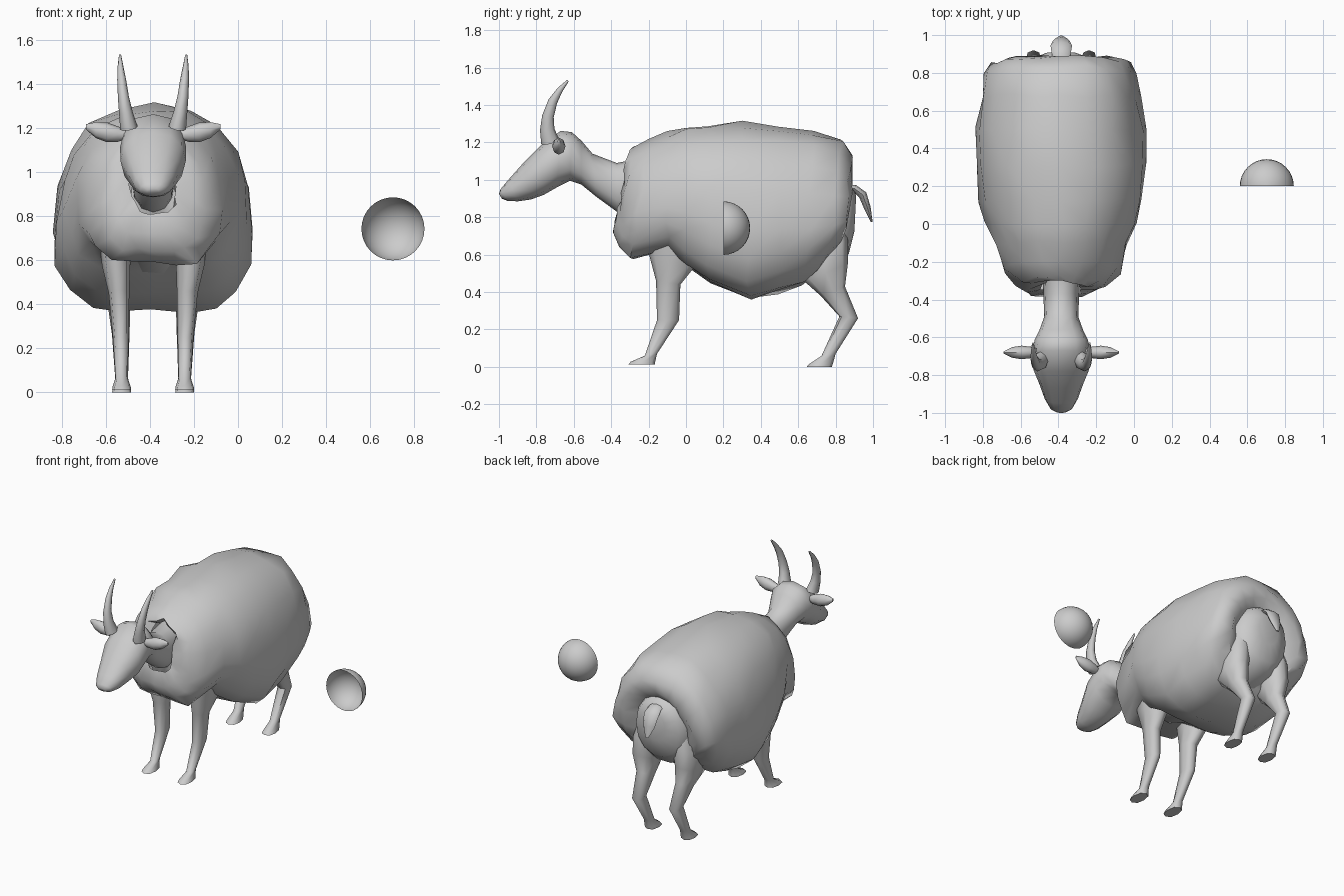
import bpy, bmesh, math, random
from mathutils import Vector

if "Cube" in bpy.data.objects:
    bpy.data.objects.remove(bpy.data.objects["Cube"])

random.seed(4)
CX = -0.385  # centre line of the animal


def finish(bm, name):
    bmesh.ops.recalc_face_normals(bm, faces=bm.faces)
    me = bpy.data.meshes.new(name)
    bm.to_mesh(me)
    bm.free()
    me.shade_smooth()
    me.set_sharp_from_angle(angle=math.radians(55))
    ob = bpy.data.objects.new(name, me)
    bpy.context.collection.objects.link(ob)
    return ob


def bridge(bm, rings, cap=True):
    n = len(rings[0])
    for a, b in zip(rings, rings[1:]):
        for i in range(n):
            j = (i + 1) % n
            bm.faces.new((a[i], a[j], b[j], b[i]))
    if cap:
        bm.faces.new(rings[0])
        bm.faces.new(rings[-1])


def loft(name, sections, n=12, p=0.9, m=0.5, x=CX, lean=None, cap=True, jitter=0, coat=False):
    """Each section: upper (y, z), lower (y, z), half width."""
    bm = bmesh.new()
    rings = []
    for k, (y1, z1, y2, z2, w) in enumerate(sections):
        my = 1 - (1 - m) ** 2.6 if coat and k > 6 else m
        c = Vector((0, y2 + (y1 - y2) * my, z2 + (z1 - z2) * m))
        top, bot = Vector((0, y1, z1)), Vector((0, y2, z2))
        ring = []
        for i in range(n):
            a = 2 * math.pi * i / n
            s, co = math.sin(a), math.cos(a)
            t = abs(s) ** p
            if coat and s < 0:  # flat belly with slanted flanks
                t = min(1, abs(s) * 1.2)
            q = c + ((top if s > 0 else bot) - c) * t
            q.x = x + (lean[k] if lean else 0) + math.copysign(abs(co) ** p, co) * w
            q += Vector(random.uniform(-jitter, jitter) for _ in range(3))
            ring.append(bm.verts.new(q))
        rings.append(ring)
    bridge(bm, rings, cap)
    return finish(bm, name)


def tube(name, path, n=8, flat=1.0):
    """Tapered tube; path rows: x, y, z, radius."""
    bm = bmesh.new()
    rings = []
    pts = [Vector(r[:3]) for r in path]
    for k, r in enumerate(path):
        t = (pts[min(k + 1, len(pts) - 1)] - pts[max(k - 1, 0)]).normalized()
        u = Vector((1, 0, 0))
        u = (u - t * u.dot(t)).normalized()
        v = t.cross(u) * flat
        rings.append([bm.verts.new(pts[k] + r[3] * (u * math.cos(2 * math.pi * i / n)
                      + v * math.sin(2 * math.pi * i / n))) for i in range(n)])
    bridge(bm, rings)
    return finish(bm, name)


# Woolly coat: open shell around neck and rump
loft("wool_coat", [
    (-.28, 1.13, -.37, .82, .11), (-.31, 1.15, -.38, .73, .18),
    (-.28, 1.18, -.36, .65, .24), (-.20, 1.22, -.29, .585, .305),
    (-.10, 1.25, -.10, .62, .35), (0, 1.28, 0, .55, .395),
    (.13, 1.295, .12, .45, .43), (.30, 1.315, .34, .365, .455),
    (.50, 1.295, .50, .40, .445), (.68, 1.27, .62, .445, .42),
    (.83, 1.215, .69, .50, .40), (.89, 1.13, .74, .56, .36),
    (.90, 1.06, .76, .56, .28), (.84, 1.00, .70, .55, .19)],
    n=20, p=.9, m=.37, cap=False, jitter=.013, coat=True)

# Body under the coat
loft("body", [
    (-.32, 1.05, -.32, .75, .10), (-.15, 1.13, -.15, .60, .17),
    (.10, 1.15, .10, .50, .20), (.40, 1.13, .40, .43, .22),
    (.65, 1.08, .65, .48, .22), (.80, 1.03, .80, .53, .21),
    (.875, .99, .87, .60, .17), (.91, .92, .90, .72, .08)], n=14)

# Neck and head
loft("neck_and_head", [
    (-.22, 1.12, -.25, .80, .10), (-.37, 1.09, -.37, .83, .095),
    (-.50, 1.14, -.48, .91, .09), (-.56, 1.21, -.56, .975, .115),
    (-.61, 1.255, -.62, .995, .142), (-.67, 1.262, -.69, .96, .15),
    (-.78, 1.18, -.76, .92, .148), (-.87, 1.09, -.83, .895, .115),
    (-.95, 1.00, -.90, .885, .088), (-.992, .95, -.955, .888, .06),
    (-1.0, .925, -.985, .90, .03)], n=12)

# Legs, horns and ears on both sides
lean = (.03, .025, .012, .004, 0, 0, 0)
for side, s in (("left", 1), ("right", -1)):
    x = CX + s * .143
    shift = [s * v for v in lean]
    loft("front_leg_" + side, [
        (-.20, .75, .06, .70, .075), (-.20, .61, .05, .54, .064),
        (-.16, .46, -.03, .44, .047), (-.155, .25, -.037, .25, .036),
        (-.22, .06, -.155, .07, .028), (-.295, .028, -.165, .025, .041),
        (-.31, .012, -.165, .014, .043)], n=8, p=.8, x=x, lean=shift)
    loft("hind_leg_" + side, [
        (.62, .78, .82, .86, .05), (.61, .56, .865, .68, .085), (.63, .46, .865, .55, .072),
        (.72, .38, .85, .43, .052), (.82, .27, .92, .26, .04),
        (.725, .06, .80, .07, .029), (.66, .016, .785, .016, .041),
        (.645, 0, .78, 0, .043)], n=8, p=.8, x=x, lean=[-s * .01, s * .015] + shift[1:])
    tube("horn_" + side, [
        (CX + s * .11, -.725, 1.20, .04), (CX + s * .124, -.742, 1.27, .031),
        (CX + s * .135, -.738, 1.34, .025), (CX + s * .143, -.712, 1.42, .02),
        (CX + s * .148, -.675, 1.48, .013), (CX + s * .15, -.632, 1.53, .005)], flat=1.25)
    # Ear: flattened leaf running sideways
    bm = bmesh.new()
    rings = []
    for d, zc, ry, rz in ((.12, 1.17, .018, .02), (.16, 1.172, .03, .035),
                          (.21, 1.18, .036, .045), (.26, 1.19, .028, .036),
                          (.305, 1.205, .006, .012)):
        rings.append([bm.verts.new((CX + s * d, -.68 + ry * math.cos(i * math.pi / 4),
                      zc + rz * math.sin(i * math.pi / 4))) for i in range(8)])
    bridge(bm, rings)
    finish(bm, "ear_" + side)

# Tail
tube("tail", [(CX, .85, .955, .045), (CX, .90, .955, .05), (CX, .945, .92, .057),
              (CX, .97, .85, .045), (CX, .993, .775, .012)], flat=.4)

# Separate hollow half ball, open to the front
bm = bmesh.new()
bmesh.ops.create_uvsphere(bm, u_segments=32, v_segments=16, radius=.143)
bmesh.ops.bisect_plane(bm, geom=bm.verts[:] + bm.edges[:] + bm.faces[:], dist=1e-5,
                       plane_co=(0, 0, 0), plane_no=(0, 1, 0), clear_inner=True)
finish(bm, "half_ball").location = (.703, .2, .742)
